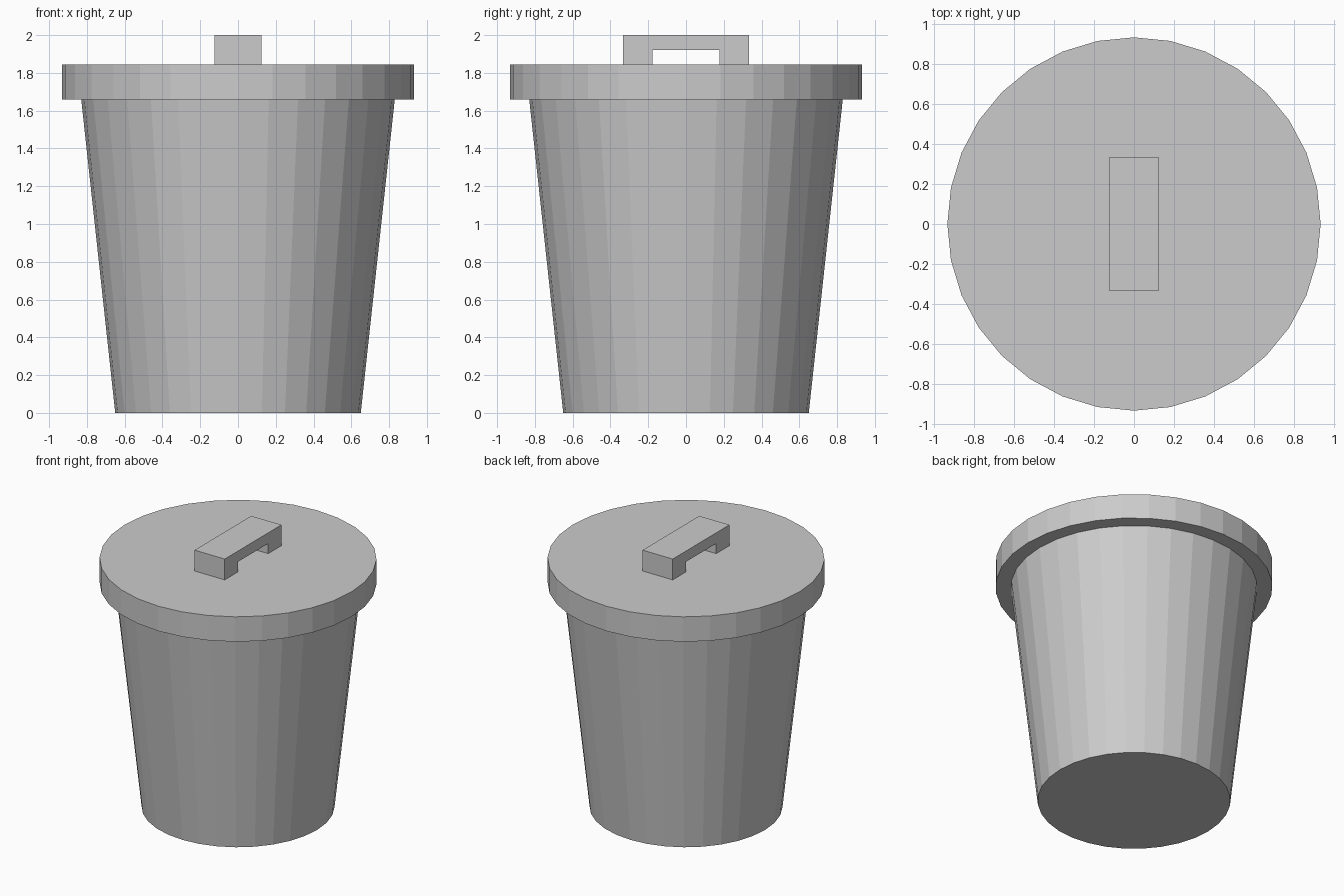
import bpy, bmesh, math

if "Cube" in bpy.data.objects:
    bpy.data.objects.remove(bpy.data.objects["Cube"])

SIDES = 32
LID_Z, LID_TOP, TOP = 1.66, 1.845, 2.0


def make_object(name, bm):
    bmesh.ops.recalc_face_normals(bm, faces=bm.faces[:])
    mesh = bpy.data.meshes.new(name)
    bm.to_mesh(mesh)
    bm.free()
    obj = bpy.data.objects.new(name, mesh)
    bpy.context.collection.objects.link(obj)
    return obj


def frustum(name, r0, r1, z0, z1):
    """Flat-shaded closed drum with a vertex on the x axis."""
    bm = bmesh.new()
    rings = [[bm.verts.new((r * math.cos(2 * math.pi * i / SIDES),
                            r * math.sin(2 * math.pi * i / SIDES), z))
              for i in range(SIDES)] for r, z in ((r0, z0), (r1, z1))]
    for ring in rings:
        bm.faces.new(ring)
    bmesh.ops.bridge_loops(bm, edges=[e for e in bm.edges])
    return make_object(name, bm)


def extrude_profile_x(name, points, half_width):
    """Extrude a (y, z) outline along x, centred on x = 0."""
    bm = bmesh.new()
    face = bm.faces.new([bm.verts.new((-half_width, y, z)) for y, z in points])
    new = bmesh.ops.extrude_face_region(bm, geom=[face])["geom"]
    bmesh.ops.translate(bm, vec=(2 * half_width, 0, 0),
                        verts=[v for v in new if isinstance(v, bmesh.types.BMVert)])
    return make_object(name, bm)


# Tapered bin body
frustum("bin_body", 0.65, 0.83, 0.0, LID_Z)

# Overhanging lid
frustum("lid", 0.933, 0.933, LID_Z, LID_TOP)

# Bracket handle: half outline mirrored across y = 0
half = [(0.333, TOP), (0.333, LID_TOP), (0.178, LID_TOP), (0.178, 1.92)]
outline = half + [(-y, z) for y, z in reversed(half)]
handle = extrude_profile_x("lid_handle", outline, 0.124)
# Keep the inward end faces closed: extrusion leaves the start face in place
